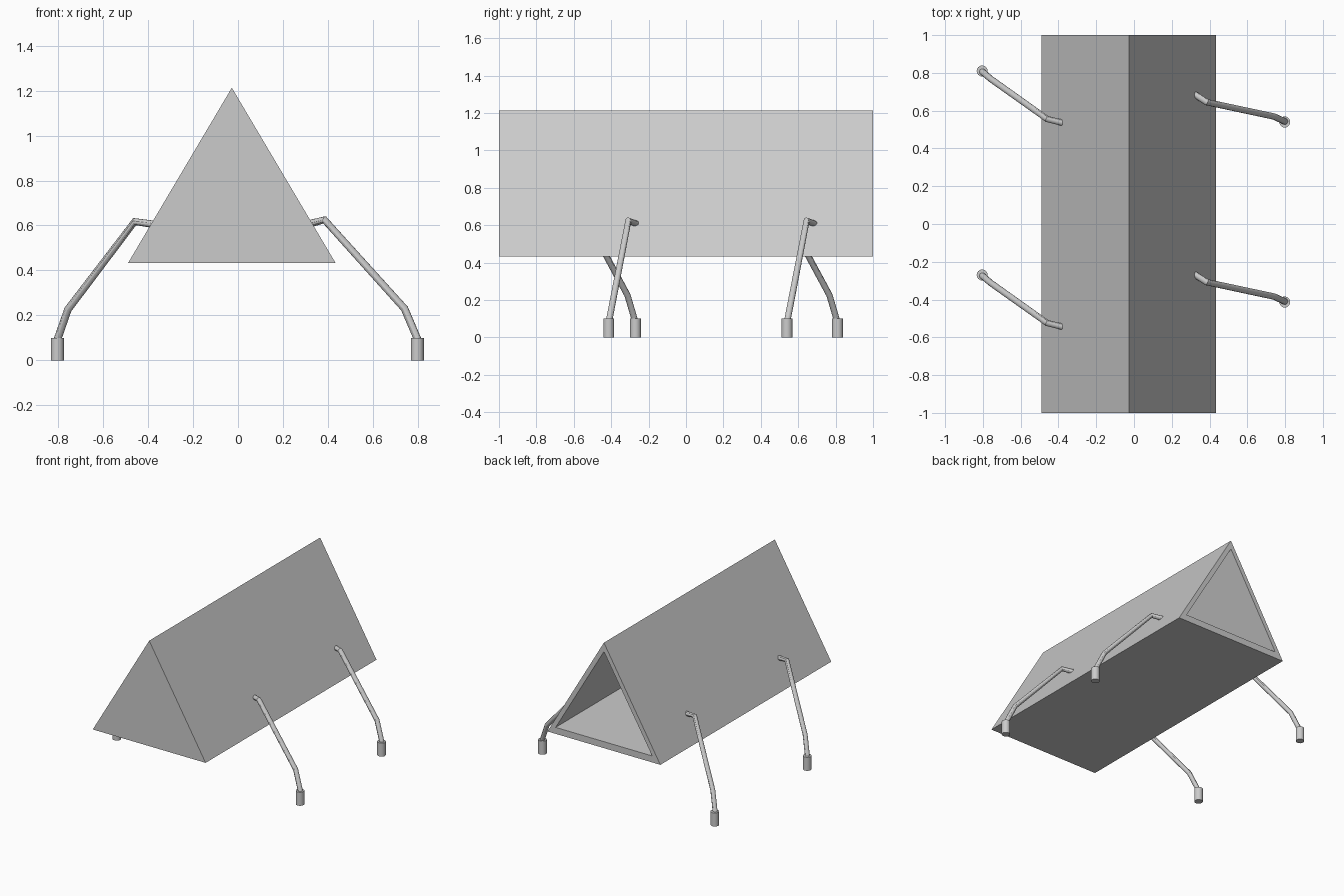
import bpy, bmesh

if "Cube" in bpy.data.objects:
    bpy.data.objects.remove(bpy.data.objects["Cube"])


def finish(bm, name):
    bmesh.ops.recalc_face_normals(bm, faces=bm.faces)
    mesh = bpy.data.meshes.new(name)
    bm.to_mesh(mesh)
    bm.free()
    ob = bpy.data.objects.new(name, mesh)
    bpy.context.collection.objects.link(ob)
    return ob


# Triangular shell: closed front, open back, hollow inside
OUTER = [(-0.49, 0.432), (0.435, 0.432), (-0.0275, 1.213)]
INNER = [(-0.423, 0.48), (0.368, 0.48), (-0.0275, 1.147)]

bm = bmesh.new()
rings = [[bm.verts.new((x, y, z)) for x, z in prof]
         for prof, y in ((OUTER, -1), (OUTER, 1), (INNER, 1), (INNER, -0.95))]
for a, b in zip(rings, rings[1:]):
    for i in range(3):
        j = (i + 1) % 3
        bm.faces.new((a[i], a[j], b[j], b[i]))
bm.faces.new(rings[0])
bm.faces.new(rings[-1])
finish(bm, "shell")


def smooth(ob):
    bpy.ops.object.select_all(action='DESELECT')
    ob.select_set(True)
    bpy.context.view_layer.objects.active = ob
    bpy.ops.object.shade_smooth_by_angle()


# Bent tube leg
def leg(name, path, dy):
    cu = bpy.data.curves.new(name, 'CURVE')
    cu.dimensions = '3D'
    cu.bevel_depth = 0.017
    cu.bevel_resolution = 4
    cu.use_fill_caps = True
    sp = cu.splines.new('POLY')
    sp.points.add(len(path) - 1)
    for p, (x, y, z) in zip(sp.points, path):
        p.co = (x, y + dy, z, 1)
    ob = bpy.data.objects.new(name, cu)
    bpy.context.collection.objects.link(ob)
    bpy.ops.object.select_all(action='DESELECT')
    ob.select_set(True)
    bpy.context.view_layer.objects.active = ob
    bpy.ops.object.convert(target='MESH')
    smooth(bpy.context.object)


# Cylindrical foot
def foot(name, x, y):
    bpy.ops.mesh.primitive_cylinder_add(vertices=24, radius=0.029, depth=0.1,
                                        location=(x, y, 0.05))
    ob = bpy.context.object
    ob.name = name
    smooth(ob)


LEFT = [(-0.808, 0.81, 0.08), (-0.757, 0.767, 0.226), (-0.46, 0.556, 0.617),
        (-0.36, 0.531, 0.603)]
RIGHT = [(0.805, 0.54, 0.08), (0.741, 0.569, 0.23), (0.385, 0.645, 0.625),
         (0.318, 0.688, 0.607)]

for side, path, step in (("left", LEFT, -1.08), ("right", RIGHT, -0.953)):
    for end, dy in (("back", 0), ("front", step)):
        leg(f"{end}_{side}_leg", path, dy)
        foot(f"{end}_{side}_foot", -0.804 if side == "left" else 0.798,
             path[0][1] + dy)
